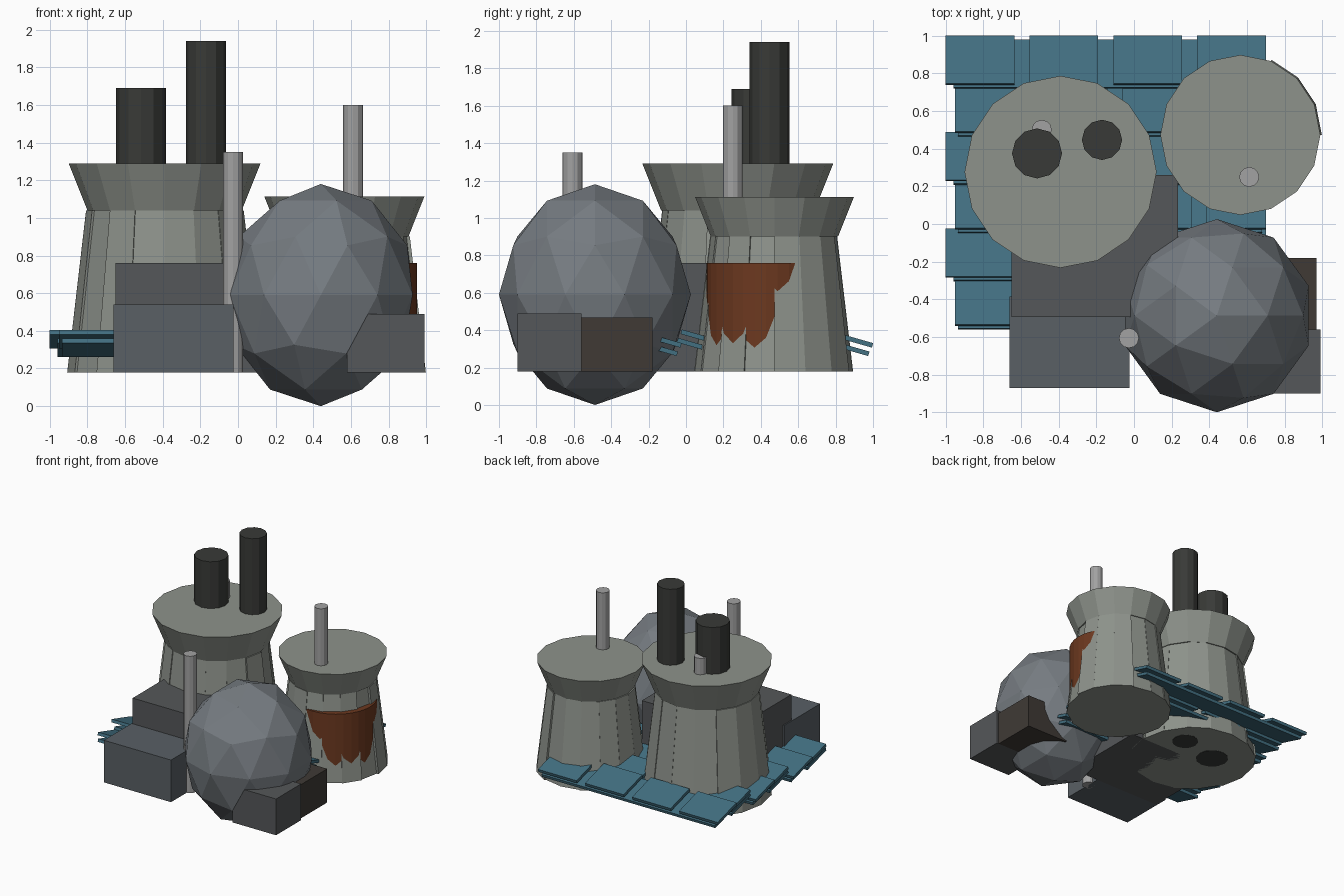
import bpy, bmesh, math, random
from mathutils import Matrix

if "Cube" in bpy.data.objects:
    bpy.data.objects.remove(bpy.data.objects["Cube"])

random.seed(4)
BASE = 0.18


def material(name, r, g, b):
    m = bpy.data.materials.new(name)
    m.diffuse_color = (r, g, b, 1)
    m.use_nodes = True
    m.node_tree.nodes["Principled BSDF"].inputs["Base Color"].default_value = m.diffuse_color
    return m


CONCRETE = material("concrete", 0.27, 0.29, 0.26)
DARK = material("dark_metal", 0.04, 0.042, 0.038)
PIPE = material("pipe_grey", 0.36, 0.36, 0.36)
SLATE = material("slate", 0.10, 0.115, 0.13)
GREY = material("block_grey", 0.09, 0.095, 0.10)
BROWN = material("block_brown", 0.05, 0.042, 0.036)
BALL = material("tank_grey", 0.18, 0.20, 0.22)
TEAL = material("teal", 0.055, 0.16, 0.22)
RUST = material("rust", 0.15, 0.04, 0.014)


def finish(name, bm, mat):
    bmesh.ops.recalc_face_normals(bm, faces=bm.faces[:])
    mesh = bpy.data.meshes.new(name)
    bm.to_mesh(mesh)
    bm.free()
    mesh.materials.append(mat)
    ob = bpy.data.objects.new(name, mesh)
    bpy.context.collection.objects.link(ob)
    return ob


def cylinder(name, x, y, r, z0, z1, mat, sides=12):
    bm = bmesh.new()
    bmesh.ops.create_cone(bm, cap_ends=True, segments=sides, radius1=r, radius2=r, depth=z1 - z0,
                          matrix=Matrix.Translation((x, y, (z0 + z1) / 2)))
    return finish(name, bm, mat)


def box(name, x0, x1, y0, y1, z0, z1, mat):
    bm = bmesh.new()
    mat4 = Matrix.Translation(((x0 + x1) / 2, (y0 + y1) / 2, (z0 + z1) / 2)) \
        @ Matrix.Diagonal((x1 - x0, y1 - y0, z1 - z0, 1))
    bmesh.ops.create_cube(bm, size=1, matrix=mat4)
    return finish(name, bm, mat)


def tower(name, x, y, r_base, r_waist, r_top, z_waist, z_top):
    # Flared cap
    bm = bmesh.new()
    bmesh.ops.create_cone(bm, cap_ends=True, segments=16, radius1=r_waist, radius2=r_top,
                          depth=z_top - z_waist,
                          matrix=Matrix.Translation((x, y, (z_waist + z_top) / 2)))
    finish(name + "_cap", bm, CONCRETE)
    # Tapered body of staves standing slightly proud of each other
    bm = bmesh.new()
    rings = [[], []]
    for i in range(16):
        proud = random.uniform(-0.012, 0.012)
        for j in (i, i + 1):
            a = math.tau * j / 16
            for ring, r, z in ((rings[0], r_base, BASE), (rings[1], r_waist, z_waist)):
                s = r + proud
                ring.append(bm.verts.new((x + s * math.cos(a), y + s * math.sin(a), z)))
    low, high = rings
    n = len(low)
    for i in range(n):
        k = (i + 1) % n
        bm.faces.new((low[i], low[k], high[k], high[i]))
    bm.faces.new(low[::-1])
    bm.faces.new(high)
    finish(name + "_body", bm, CONCRETE)


tower("large_tower", -0.39, 0.277, 0.51, 0.41, 0.51, 1.04, 1.29)
tower("small_tower", 0.565, 0.473, 0.425, 0.34, 0.425, 0.90, 1.113)

# Rust drum showing through the side of the small tower
cylinder("rust_patch", 0.631, 0.428, 0.319, BASE + 0.002, 0.76, RUST, 32)

# Chimneys and thin pipes
cylinder("wide_chimney", -0.515, 0.375, 0.133, BASE - 0.002, 1.69, DARK)
cylinder("tall_chimney", -0.17, 0.447, 0.107, BASE - 0.002, 1.94, DARK)
cylinder("rear_pipe", -0.49, 0.50, 0.053, BASE + 0.01, 1.43, PIPE)
cylinder("small_tower_pipe", 0.612, 0.25, 0.053, BASE + 0.01, 1.60, PIPE)
cylinder("front_pipe", -0.027, -0.606, 0.053, BASE, 1.35, PIPE)

# Faceted storage tank
bm = bmesh.new()
bmesh.ops.create_icosphere(bm, subdivisions=2, radius=1,
                           matrix=Matrix.Translation((0.44, -0.487, 0.59))
                           @ Matrix.Diagonal((0.513, 0.513, 0.59, 1)))
finish("storage_tank", bm, BALL)

# Building blocks
box("front_block", -0.66, -0.025, -0.87, -0.385, BASE, 0.54, SLATE)
box("middle_block", -0.65, 0.235, -0.495, 0.26, BASE, 0.76, GREY)
box("right_block", 0.58, 0.99, -0.90, -0.56, BASE, 0.49, GREY)
box("brown_block", 0.57, 0.97, -0.65, -0.18, BASE, 0.468, BROWN)

# Tilted boards: each row has spaced upper boards over a continuous lower layer
SLOPE = math.radians(-16)


def board(bm, x0, x1, y, z, depth):
    bmesh.ops.create_cube(bm, size=1, matrix=Matrix.Translation(((x0 + x1) / 2, y, z))
                          @ Matrix.Rotation(SLOPE, 4, "X")
                          @ Matrix.Diagonal((x1 - x0, depth, 0.025, 1)))


upper, lower = bmesh.new(), bmesh.new()
for row in range(6):
    y = 0.87 - row * 0.256
    shift = 0 if row % 2 == 0 else 0.05
    for col in range(4):
        x0 = -1.0 + shift + col * 0.445
        board(upper, x0, min(x0 + 0.365, 0.70), y, 0.355, 0.265)
    board(lower, -0.96 + shift / 2, 0.68, y - 0.02, 0.31, 0.265)
finish("upper_boards", upper, TEAL)
finish("lower_boards", lower, TEAL)
